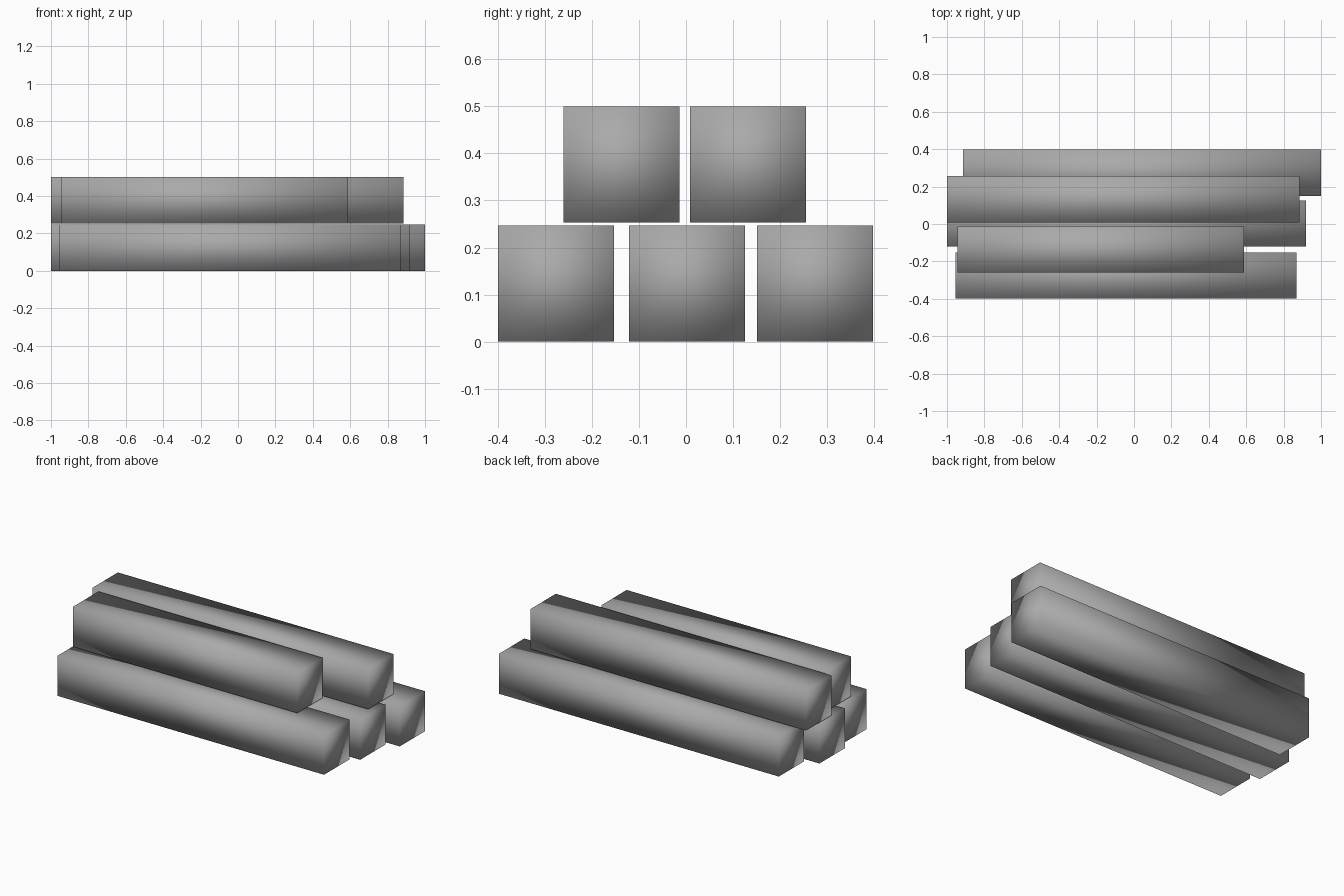
import bpy

cube = bpy.data.objects.get("Cube")
if cube:
    bpy.data.objects.remove(cube, do_unlink=True)

# Single grey colour shared by every beam
grey = bpy.data.materials.new("beam_grey")
grey.use_nodes = True
COLOUR = (0.4, 0.4, 0.4, 1)
grey.diffuse_color = COLOUR
grey.node_tree.nodes["Principled BSDF"].inputs["Base Color"].default_value = COLOUR

THICK = 0.247


def beam(name, x0, x1, y, z):
    """Square beam along x, centred on y and z, with soft shading."""
    bpy.ops.mesh.primitive_cube_add(size=1, location=((x0 + x1) / 2, y, z))
    ob = bpy.context.object
    ob.name = name
    ob.scale = (x1 - x0, THICK, THICK)
    bpy.ops.object.transform_apply(location=False, rotation=False, scale=True)
    bpy.ops.object.shade_smooth()
    ob.data.materials.append(grey)


# Three beams on the ground
LOW = THICK / 2
beam("bottom_front_beam", -0.955, 0.868, -0.276, LOW)
beam("bottom_middle_beam", -1.0, 0.92, 0.002, LOW)
beam("bottom_back_beam", -0.913, 1.0, 0.274, LOW)

# Two beams stacked on top
HIGH = 0.5 - LOW
beam("top_front_beam", -0.945, 0.588, -0.137, HIGH)
beam("top_back_beam", -1.0, 0.884, 0.132, HIGH)
